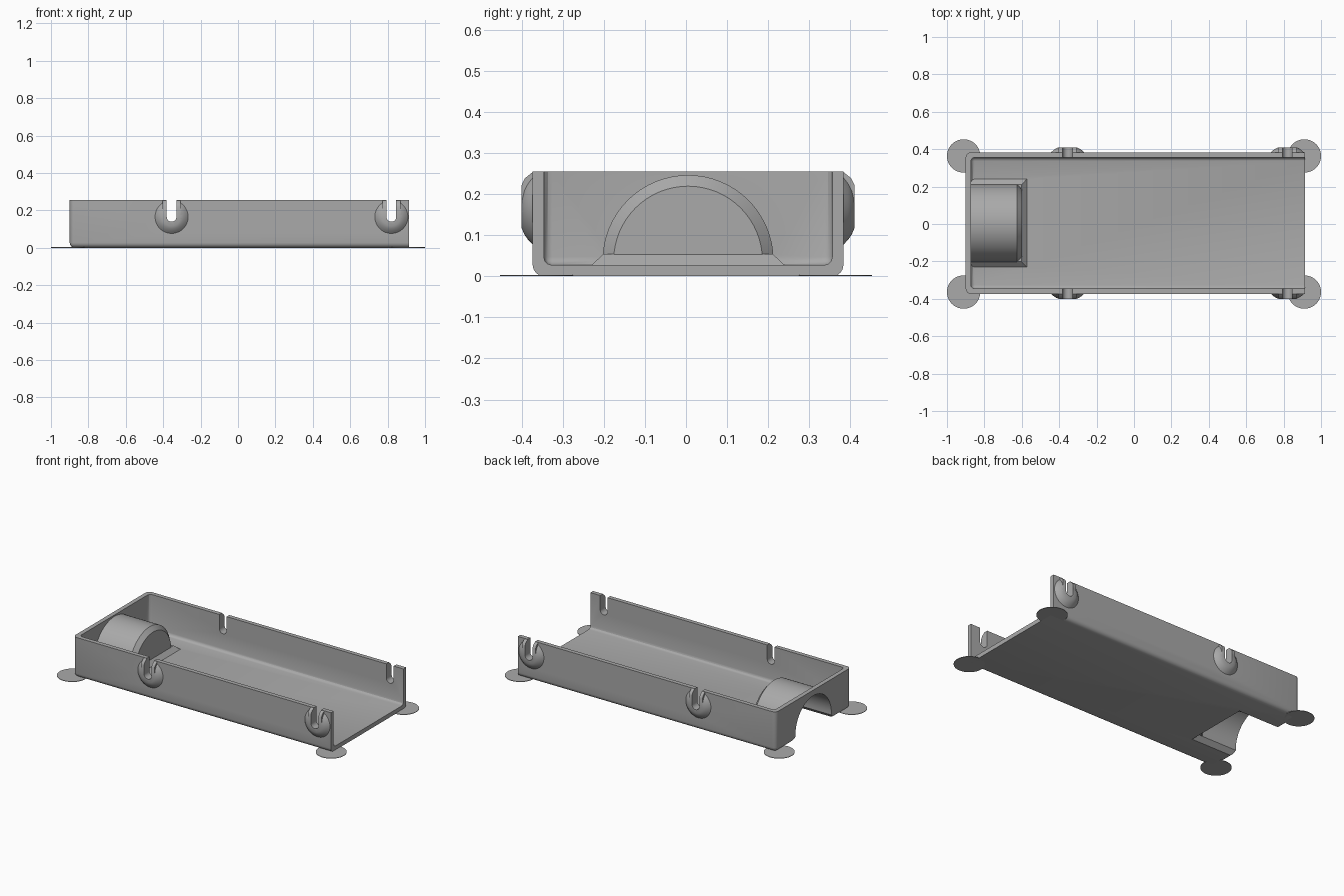
import bpy, bmesh, math

if "Cube" in bpy.data.objects:
    bpy.data.objects.remove(bpy.data.objects["Cube"])

grey = bpy.data.materials.new("plain_grey")
grey.diffuse_color = (0.4, 0.4, 0.4, 1)
grey.use_nodes = True
grey.node_tree.nodes["Principled BSDF"].inputs["Base Color"].default_value = grey.diffuse_color
YC = 0.005                      # tray centre line in y
Y0, Y1, TOP = -0.373, 0.383, 0.255


def finish(name, bm):
    bmesh.ops.recalc_face_normals(bm, faces=bm.faces)
    me = bpy.data.meshes.new(name)
    bm.to_mesh(me)
    bm.free()
    ob = bpy.data.objects.new(name, me)
    bpy.context.collection.objects.link(ob)
    me.materials.append(grey)
    return ob


def loft(name, rings):
    """Closed solid through a list of matching point rings."""
    bm = bmesh.new()
    vs = [[bm.verts.new(p) for p in r] for r in rings]
    n = len(vs[0])
    for a, b in zip(vs, vs[1:]):
        for i in range(n):
            j = (i + 1) % n
            bm.faces.new((a[i], a[j], b[j], b[i]))
    bm.faces.new(vs[0])
    bm.faces.new(vs[-1])
    return finish(name, bm)


def box(name, x0, x1, y0, y1, z0, z1, bevel=0, seg=3):
    """Box whose bottom and back corners are rounded; front end and rim stay sharp."""
    bm = bmesh.new()
    bmesh.ops.create_cube(bm, size=1)
    for v in bm.verts:
        v.co = (x1 if v.co.x > 0 else x0, y1 if v.co.y > 0 else y0, z1 if v.co.z > 0 else z0)
    if bevel:
        edges = [e for e in bm.edges
                 if not all(v.co.x == e.verts[0].co.x and abs(v.co.x - x1) < 1e-5 for v in e.verts)
                 and not all(abs(v.co.z - z1) < 1e-5 for v in e.verts)]
        bmesh.ops.bevel(bm, geom=edges, offset=bevel, segments=seg, profile=0.5, affect='EDGES')
    return finish(name, bm)


def combine(target, other, op):
    m = target.modifiers.new(op, 'BOOLEAN')
    m.operation, m.object, m.solver = op, other, 'EXACT'
    bpy.context.view_layer.objects.active = target
    bpy.ops.object.modifier_apply(modifier=m.name)
    bpy.data.objects.remove(other)


def arch_ring(x, r, base, zc=0.038, n=32):
    pts = [(x, YC + r * math.cos(math.pi * i / n), zc + r * math.sin(math.pi * i / n))
           for i in range(n + 1)]
    return pts + [(x, YC - r, base), (x, YC + r, base)]


def rect_ring(z, half, x0, x1):
    return [(x0, YC - half, z), (x1, YC - half, z), (x1, YC + half, z), (x0, YC + half, z)]


# Open-ended tray
tray = box("tray", -0.9, 0.915, Y0, Y1, 0, TOP, 0.027, 4)
combine(tray, box("tray_hollow", -0.872, 1.2, Y0 + 0.027, Y1 - 0.027, 0.027, 0.5, 0.02, 3), 'DIFFERENCE')

# Raised vault at the closed end, with a sloped skirt on the floor
combine(tray, loft("vault", [arch_ring(-0.885, 0.208, 0.012), arch_ring(-0.625, 0.208, 0.012),
                             arch_ring(-0.6, 0.181, 0.012)]), 'UNION')
combine(tray, loft("vault_skirt", [rect_ring(0.014, 0.235, -0.884, -0.573),
                                   rect_ring(0.027, 0.235, -0.884, -0.573),
                                   rect_ring(0.054, 0.206, -0.884, -0.601)]), 'UNION')
# Hollow under the vault, open to the end and to the ground
combine(tray, loft("vault_hollow", [arch_ring(-1.1, 0.181, -0.1), arch_ring(-0.652, 0.181, -0.1),
                                    arch_ring(-0.627, 0.155, -0.1)]), 'DIFFERENCE')
combine(tray, loft("vault_flare", [rect_ring(-0.02, 0.228, -1.1, -0.58),
                                   rect_ring(0.027, 0.181, -1.1, -0.627)]), 'DIFFERENCE')

# Slotted bosses on both long walls
ZC = 0.165
for x in (-0.355, 0.82):
    for side, wall in ((-1, Y0), (1, Y1)):
        def disc(r, out):
            return [(x + r * math.cos(a), wall + side * out, ZC + r * math.sin(a))
                    for a in (2 * math.pi * (i + 0.5) / 40 for i in range(40))]
        combine(tray, loft("boss", [disc(0.0885, -0.01), disc(0.0885, 0), disc(0.077, 0.011),
                                    disc(0.064, 0.02), disc(0.048, 0.027)]), 'UNION')
        lip = [(-0.012, ZC - 0.01), (0.0268, ZC - 0.01), (0.0268, 0.222), (0.019, 0.238),
               (0, 0.2535), (-0.012, 0.2535)]
        combine(tray, loft("boss_lip", [[(x + dx, wall + side * o, z) for o, z in lip]
                                        for dx in (-0.0475, 0.0475)]), 'UNION')
    # U-shaped slot through both walls
    u = [(0.026 * math.cos(a), ZC + 0.026 * math.sin(a))
         for a in (math.pi + math.pi * i / 16 for i in range(17))] + [(0.026, 0.4), (-0.026, 0.4)]
    combine(tray, loft("slot", [[(x + dx, y, z) for dx, z in u] for y in (-0.6, 0.6)]), 'DIFFERENCE')

# Thin round pads under the four corners
pads = []
for sx, xn in ((-1, "back"), (1, "front")):
    for sy, yn in ((-1, "right"), (1, "left")):
        pads.append(loft(f"corner_pad_{xn}_{yn}",
                         [[(sx * 0.911 + 0.089 * math.cos(a), sy * 0.364 + 0.089 * math.sin(a), z)
                           for a in (2 * math.pi * i / 48 for i in range(48))]
                          for z in (0, 0.003)]))

for ob in [tray] + pads:
    bpy.ops.object.select_all(action='DESELECT')
    ob.select_set(True)
    bpy.context.view_layer.objects.active = ob
    bpy.ops.object.shade_smooth_by_angle(angle=math.radians(30))
